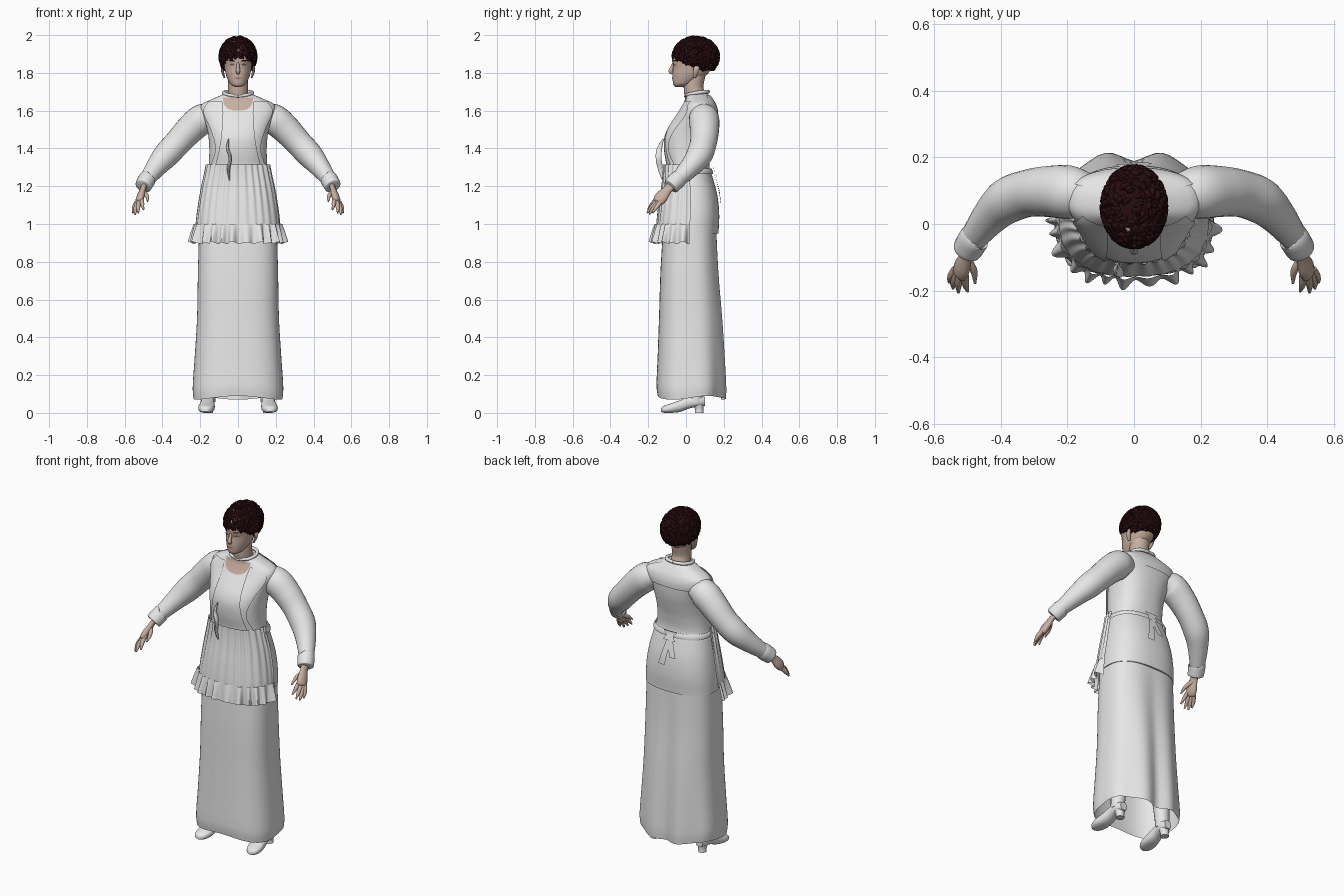
import bpy, bmesh, math, random
from mathutils import Vector, Matrix

if "Cube" in bpy.data.objects:
    bpy.data.objects.remove(bpy.data.objects["Cube"])

random.seed(4)
TAU = math.tau


def material(name, rgb):
    m = bpy.data.materials.new(name)
    m.diffuse_color = (*rgb, 1)
    m.use_nodes = True
    m.node_tree.nodes["Principled BSDF"].inputs["Base Color"].default_value = m.diffuse_color
    return m


CLOTH = material("white_cloth", (0.8, 0.8, 0.8))
SKIN = material("skin", (0.58, 0.43, 0.35))
HAIR = material("dark_brown_hair", (0.022, 0.004, 0.005))
LIPS = material("lips", (0.4, 0.24, 0.2))
EYES = material("eye_shadow", (0.16, 0.11, 0.09))


def sample(rows, t):
    """Smooth interpolation of rows keyed by their first value."""
    n = len(rows)
    t = min(max(t, rows[0][0]), rows[-1][0])
    i = next((k for k in range(n - 1) if t <= rows[k + 1][0]), n - 2)
    a, b = rows[i], rows[i + 1]
    h = b[0] - a[0]
    s = (t - a[0]) / h

    def slope(k, c):
        lo, hi = rows[max(k - 1, 0)], rows[min(k + 1, n - 1)]
        return (hi[c] - lo[c]) / (hi[0] - lo[0])
    return [(2*s**3 - 3*s*s + 1) * a[c] + (s**3 - 2*s*s + s) * h * slope(i, c)
            + (3*s*s - 2*s**3) * b[c] + (s**3 - s*s) * h * slope(i + 1, c)
            for c in range(1, len(a))]


def finish(name, bm, mat, mirror=False, angle=50):
    bmesh.ops.recalc_face_normals(bm, faces=bm.faces)
    me = bpy.data.meshes.new(name)
    bm.to_mesh(me)
    bm.free()
    me.materials.append(mat)
    ob = bpy.data.objects.new(name, me)
    bpy.context.collection.objects.link(ob)
    if mirror:
        ob.modifiers.new("mirror", "MIRROR")
    bpy.ops.object.select_all(action="DESELECT")
    ob.select_set(True)
    bpy.context.view_layer.objects.active = ob
    bpy.ops.object.shade_smooth_by_angle(angle=math.radians(angle))
    return ob


def grid(name, nu, nv, f, mat, closed=True, caps=False, mirror=False):
    """Surface from f(u, v), u around and v along, both 0..1."""
    bm = bmesh.new()
    cols = nu if closed else nu + 1
    vs = [[bm.verts.new(f(i / nu, j / nv)) for i in range(cols)] for j in range(nv + 1)]
    for j in range(nv):
        for i in range(nu):
            k = (i + 1) % cols
            bm.faces.new((vs[j][i], vs[j][k], vs[j + 1][k], vs[j + 1][i]))
    if caps:
        bm.faces.new(vs[0])
        bm.faces.new(vs[-1])
    return finish(name, bm, mat, mirror)


def tube(name, pts, mat, nu=16, nv=24, flat=1.0, mirror=True):
    """Round tube through (x, y, z, radius) points."""
    rows = [(i, *p) for i, p in enumerate(pts)]
    top = len(pts) - 1

    def f(u, v):
        x, y, z, r = sample(rows, v * top)
        d = Vector(sample(rows, v * top + .05)[:3]) - Vector(sample(rows, v * top - .05)[:3])
        side = d.cross(Vector((0, 1, .3))).normalized()
        up = side.cross(d).normalized()
        return Vector((x, y, z)) + r * (side * math.cos(u * TAU) * flat + up * math.sin(u * TAU))
    return grid(name, nu, nv, f, mat, caps=True, mirror=mirror)


def ring(rows, z, u, p=2.4, grow=0.0):
    """Point on a rounded cross-section; rows are (z, half width, front y, back y)."""
    rx, yf, yb = sample(rows, z)
    c, s = math.cos(u * TAU), math.sin(u * TAU)
    k = (abs(c)**p + abs(s)**p) ** (-1 / p)
    return Vector(((rx + grow) * c * k, (yf + yb) / 2 + ((yb - yf) / 2 + grow) * s * k, z))


def loft(name, rows, mat, nu=48, nv=40, p=2.4, caps=True):
    z0, z1 = rows[0][0], rows[-1][0]
    return grid(name, nu, nv, lambda u, v: ring(rows, z0 + (z1 - z0) * v, u, p), mat, caps=caps)


def panel(name, rows, edges, offset, mat, back=False, mirror=False, p=2.4):
    """Thin plate lying on a lofted body; edges are (z, x left, x right)."""
    z0, z1 = edges[0][0], edges[-1][0]

    def f(u, v):
        z = z0 + (z1 - z0) * v
        a, b = sample(edges, z)
        x = a + (b - a) * u
        rx, yf, yb = sample(rows, z)
        d = max(0, 1 - abs(x / (rx + offset))**p) ** (1 / p) * ((yb - yf) / 2 + offset)
        return (x, (yf + yb) / 2 + (d if back else -d), z)
    ob = grid(name, 16, 16, f, mat, closed=False, mirror=mirror)
    return ob


# Long skirt with two soft folds behind
SKIRT = [(.08, .236, -.15, .2), (.13, .24, -.156, .203), (.3, .229, -.15, .197), (.5, .217, -.143, .187),
         (.75, .212, -.135, .17), (1.0, .205, -.12, .16)]


def skirt(u, v):
    z = .08 + .92 * v
    q = ring(SKIRT, z, u, 2.8)
    w = (1 - v) * max(0, math.sin(u * TAU))
    q.y += .016 * w * math.cos((abs(q.x) - .085) * 32)
    q.z += .01 * (1 - v)**4 * math.sin(3 * u * TAU)
    return q


grid("skirt", 72, 40, skirt, CLOTH)

# Blouse with a short tail over the skirt
BODY = [(.95, .212, -.115, .172), (1.05, .207, -.12, .176), (1.15, .192, -.113, .166), (1.25, .17, -.105, .14),
        (1.3, .157, -.102, .125), (1.38, .152, -.115, .132), (1.45, .155, -.116, .147), (1.5, .163, -.1, .157),
        (1.55, .178, -.068, .162), (1.6, .198, -.032, .162), (1.635, .19, -.012, .152), (1.66, .14, -.002, .137),
        (1.69, .07, 0, .115)]
loft("blouse", BODY, CLOTH, 64, 70)
panel("neckline_skin", BODY, [(1.6, -.02, .02), (1.61, -.052, .052), (1.635, -.074, .074), (1.67, -.08, .08)],
      .004, SKIN)
panel("vest_front", BODY, [(1.31, .118, .145), (1.4, .096, .12), (1.5, .083, .145), (1.6, .078, .185),
                           (1.65, .084, .155)], .009, CLOTH, mirror=True)
panel("back_yoke", BODY, [(1.57, -.15, .15), (1.6, -.18, .18), (1.64, -.17, .17), (1.68, -.08, .08)],
      .007, CLOTH, back=True)
tube("collar_roll", [(0, -.004, 1.675, .006), (.055, .01, 1.685, .009), (.075, .06, 1.695, .01),
                     (.05, .105, 1.7, .01), (0, .118, 1.7, .009)], CLOTH, 8, 30)

# Gathered apron wrapping the front, with a frilled hem
APRON = [(.9, .222, -.155, .17), (1.0, .217, -.15, .172), (1.1, .204, -.138, .17), (1.2, .186, -.122, .15),
         (1.27, .17, -.114, .13), (1.32, .16, -.112, .125)]


def apron(u, v):
    z = .97 + (1.315 - .97) * v
    a = .5 + .52 * u - .01
    g = .006 + .004 * math.sin(u * 95 + math.sin(u * 19)) * (.35 + .65 * v)
    return ring(APRON, z, a, 2.4, g)


def frill(u, v):
    wave = math.sin(u * 82 + 1.5 * math.sin(u * 17)) + .4 * math.sin(u * 41 + 1)
    z = 1.0 - .1 * v + .005 * wave * v
    return ring(APRON, z, .5 + .52 * u - .01, 2.4, .012 + .014 * v + .014 * wave * (.3 + .7 * v))


grid("apron", 130, 24, apron, CLOTH, closed=False)
grid("apron_frill", 170, 8, frill, CLOTH, closed=False)
grid("waist_tie", 64, 4, lambda u, v: ring(BODY, 1.265 + .03 * v, u, 2.4, .008 + .004 * math.sin(v * math.pi)),
     CLOTH)

# Loose front fold and back bow
tube("front_fold", [(-.05, -.12, 1.45, .004), (-.055, -.14, 1.4, .014), (-.04, -.145, 1.35, .016),
                    (-.05, -.135, 1.29, .014), (-.045, -.122, 1.23, .004)], CLOTH, 10, 20, .6, mirror=False)
panel("bow_loops", BODY, [(1.25, 0, .04), (1.275, 0, .025), (1.3, 0, .045)], .022, CLOTH, True, True)
panel("bow_tail_long", BODY, [(1.11, .012, .055), (1.27, -.012, .016)], .014, CLOTH, True)
panel("bow_tail_short", BODY, [(1.16, -.055, -.015), (1.27, -.016, .012)], .017, CLOTH, True)

# Sleeves and cuffs
tube("sleeve", [(.13, .09, 1.575, .06), (.19, .095, 1.555, .08), (.255, .098, 1.5, .077), (.32, .092, 1.43, .071),
                (.38, .07, 1.365, .069), (.43, .025, 1.305, .056), (.485, -.045, 1.232, .04)], CLOTH, 24, 40)
tube("cuff", [(.47, -.035, 1.245, .036), (.478, -.04, 1.24, .046), (.492, -.062, 1.218, .046),
              (.502, -.08, 1.2, .043), (.502, -.08, 1.2, .03)], CLOTH, 20, 16)

# Hands
tube("palm", [(.496, -.07, 1.21, .024), (.505, -.1, 1.18, .025), (.516, -.128, 1.145, .034),
              (.524, -.148, 1.12, .03), (.528, -.155, 1.112, .015)], SKIN, 14, 18, .6)
for name, a, b, c in [("thumb", (.5, -.108, 1.17), (.482, -.14, 1.148), (.478, -.178, 1.12)),
                      ("index_finger", (.51, -.148, 1.135), (.507, -.18, 1.105), (.5, -.203, 1.075)),
                      ("middle_finger", (.522, -.15, 1.122), (.528, -.182, 1.09), (.528, -.206, 1.058)),
                      ("ring_finger", (.53, -.145, 1.115), (.542, -.175, 1.08), (.544, -.194, 1.05)),
                      ("little_finger", (.536, -.136, 1.115), (.551, -.158, 1.085), (.556, -.176, 1.058))]:
    tube(name, [(*a, .013), (*b, .011), (*c, .004)], SKIN, 8, 8)

# Neck and head
tube("neck", [(0, .07, 1.6, .06), (0, .048, 1.68, .055), (0, .04, 1.73, .052), (0, .05, 1.8, .055)],
     SKIN, 24, 16, mirror=False)
HEAD = [(1.725, .015, -.055, -.02), (1.735, .036, -.066, .02), (1.755, .05, -.07, .06), (1.79, .064, -.071, .11),
        (1.83, .072, -.068, .14), (1.88, .077, -.073, .155), (1.93, .072, -.06, .15), (1.97, .045, -.02, .11)]
loft("head", HEAD, SKIN, 32, 36, 2.1)
tube("nose", [(0, -.062, 1.86, .006), (0, -.074, 1.83, .009), (0, -.081, 1.808, .012), (0, -.07, 1.798, .008)],
     SKIN, 10, 12, mirror=False)
tube("ear", [(.072, .045, 1.775, .008), (.08, .05, 1.8, .014), (.083, .055, 1.825, .015), (.075, .055, 1.84, .008)],
     SKIN, 10, 10, .5)
panel("lips", HEAD, [(1.765, -.006, .006), (1.771, -.022, .022), (1.778, -.008, .008)], .003, LIPS, p=2.1)
panel("eye", HEAD, [(1.838, .024, .036), (1.843, .018, .046), (1.849, .024, .038)], .003, EYES, mirror=True, p=2.1)
panel("eyebrow", HEAD, [(1.861, .016, .04), (1.867, .02, .055)], .003, HAIR, mirror=True, p=2.1)

# Short curly hair: a cap covered with small tufts
CENTRE = Vector((0, .052, 1.885))


def hair_point(u, v):
    front = max(0, -math.sin(u * TAU))
    low = math.pi * (.72 - .2 * min(1, front * 1.25))
    t = .02 + (low - .02) * v
    return CENTRE + Vector((.094 * math.sin(t) * math.cos(u * TAU), .119 * math.sin(t) * math.sin(u * TAU),
                            .104 * math.cos(t)))


grid("hair_cap", 40, 20, hair_point, HAIR, caps=True)
bm = bmesh.new()
for i in range(520):
    q = hair_point(random.random(), math.sqrt(random.random()))
    out = (q - CENTRE).normalized()
    spin = Matrix.Rotation(random.uniform(0, TAU), 4, out)
    turn = out.to_track_quat("Z", "Y").to_matrix().to_4x4()
    size = Matrix.Diagonal((random.uniform(.006, .01), random.uniform(.012, .02), .01, 1))
    bmesh.ops.create_icosphere(bm, subdivisions=2, radius=1, matrix=Matrix.Translation(q) @ spin @ turn @ size)
finish("hair_tufts", bm, HAIR, angle=30)

# Shoes: (distance along y, centre x, half width, top z, bottom z)
SHOE = [(-.132, .172, .014, .026, .006), (-.12, .171, .03, .036, .001), (-.08, .168, .043, .05, 0),
        (-.03, .163, .04, .068, .006), (.02, .16, .034, .088, .024), (.07, .157, .034, .09, .034),
        (.1, .156, .022, .085, .036)]


def shoe(u, v):
    y = -.132 + .232 * v
    cx, w, top, bottom = sample(SHOE, y)
    c, s = math.cos(u * TAU), math.sin(u * TAU)
    return (cx + w * c, y, (top + bottom) / 2 + (top - bottom) / 2 * math.copysign(abs(s)**.7, s))


grid("shoe", 20, 24, shoe, CLOTH, caps=True, mirror=True)
tube("shoe_heel", [(.157, .07, 0, .024), (.157, .07, .02, .023), (.157, .066, .05, .03)], CLOTH, 14, 8)
tube("boot_shaft", [(.158, .05, .06, .038), (.155, .05, .12, .04), (.145, .05, .25, .048)], CLOTH, 16, 8)
